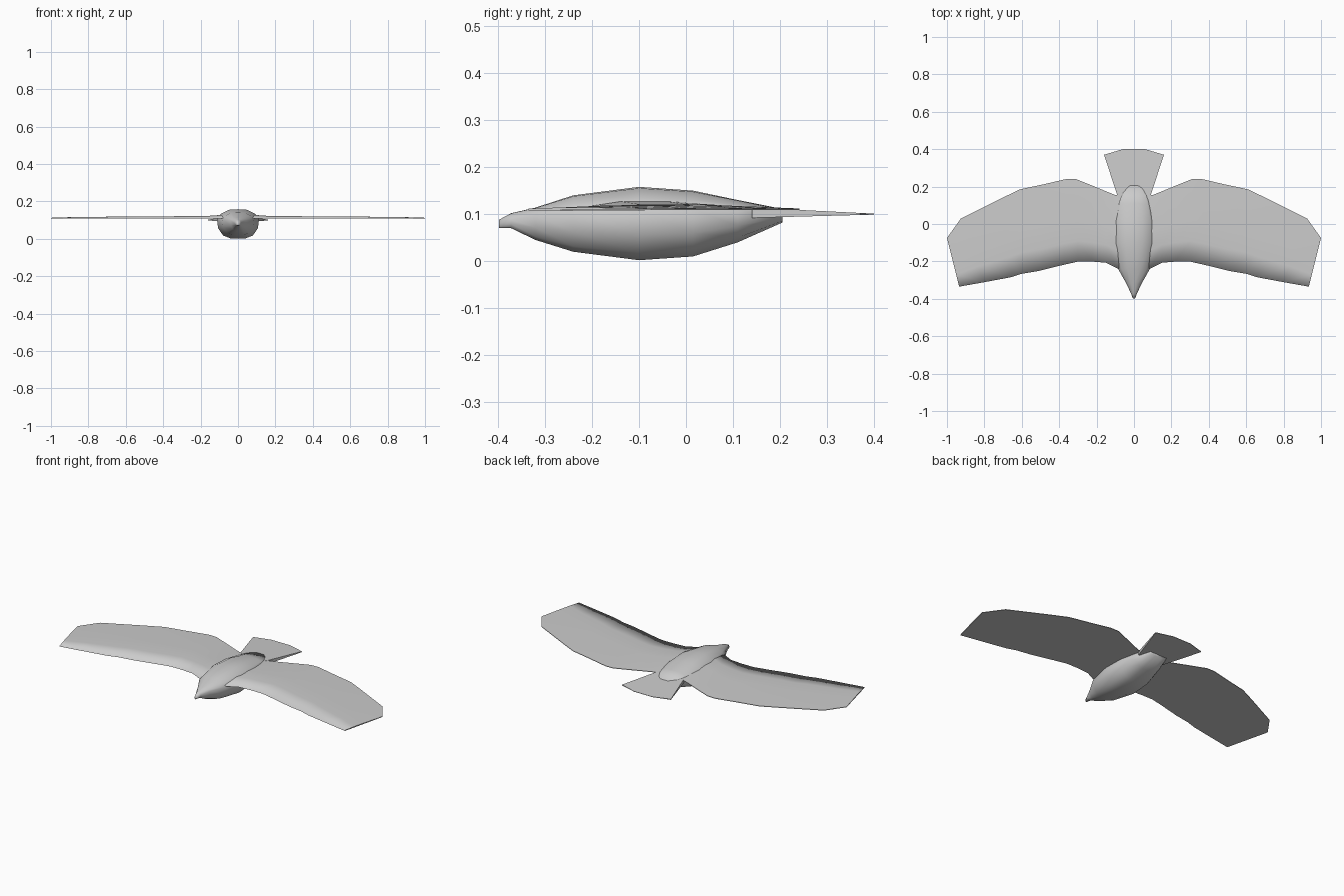
import bpy, bmesh, math

cube = bpy.data.objects.get("Cube")
if cube:
    bpy.data.objects.remove(cube, do_unlink=True)

GREY = (0.6, 0.6, 0.6, 1.0)
grey = bpy.data.materials.new("plumage_grey")
grey.use_nodes = True
grey.diffuse_color = GREY
grey.node_tree.nodes["Principled BSDF"].inputs["Base Color"].default_value = GREY


def finish(name, bm, smooth=True):
    """Turn a bmesh into a grey object with outward normals."""
    bmesh.ops.recalc_face_normals(bm, faces=bm.faces)
    for f in bm.faces:
        f.smooth = smooth
    me = bpy.data.meshes.new(name)
    bm.to_mesh(me)
    bm.free()
    me.materials.append(grey)
    ob = bpy.data.objects.new(name, me)
    bpy.context.collection.objects.link(ob)
    return ob


def loft(bm, rings):
    """Skin closed rings of equal length and cap both ends."""
    vs = [[bm.verts.new(p) for p in r] for r in rings]
    n = len(vs[0])
    for a, b in zip(vs, vs[1:]):
        for i in range(n):
            bm.faces.new((a[i], a[(i + 1) % n], b[(i + 1) % n], b[i]))
    bm.faces.new(vs[0])
    bm.faces.new(vs[-1])
    return vs


# Body: y, half width, top, bottom, height of the widest line
stations = [
    (-0.398, 0.006, 0.088, 0.070, 0.079),
    (-0.372, 0.016, 0.102, 0.070, 0.088),
    (-0.320, 0.040, 0.114, 0.045, 0.098),
    (-0.240, 0.085, 0.140, 0.020, 0.105),
    (-0.100, 0.113, 0.158, 0.002, 0.110),
    (0.015, 0.110, 0.150, 0.010, 0.110),
    (0.110, 0.090, 0.130, 0.040, 0.110),
    (0.205, 0.060, 0.111, 0.082, 0.105),
]
half = [(0, 1), (0.42, 0.94), (0.8, 0.5), (1, 0),
        (0.94, -0.5), (0.7, -0.86), (0.35, -1), (0, -1)]
section = half + [(-x, z) for x, z in half[-2:0:-1]]


def body_ring(y, w, top, bottom, mid):
    return [(x * w, y, mid + z * ((top - mid) if z > 0 else (mid - bottom)))
            for x, z in section]


bm = bmesh.new()
loft(bm, [body_ring(*s) for s in stations])
body = finish("body", bm)

# Wing: x and y of the leading edge, x and y of the trailing edge, crest height
ribs = [
    (0.03, -0.235, 0.03, 0.150, 0.128),
    (0.09, -0.237, 0.10, 0.155, 0.127),
    (0.15, -0.207, 0.15, 0.175, 0.123),
    (0.22, -0.201, 0.23, 0.208, 0.121),
    (0.30, -0.201, 0.31, 0.240, 0.121),
    (0.38, -0.219, 0.36, 0.241, 0.120),
    (0.51, -0.251, 0.48, 0.213, 0.119),
    (0.60, -0.266, 0.61, 0.185, 0.118),
    (0.66, -0.285, 0.71, 0.137, 0.118),
    (0.80, -0.311, 0.925, 0.030, 0.116),
    (0.935, -0.335, 1.00, -0.075, 0.114),
]


def wing_ring(lx, ly, tx, ty, crest):
    def at(t, z):
        return (lx + (tx - lx) * t, ly + (ty - ly) * t, z)
    return [at(0, 0.108), at(0, 0.112), at(0.25, crest), at(0.5, crest),
            at(1, 0.112), at(1, 0.109)]


bm = bmesh.new()
rows = loft(bm, [wing_ring(*r) for r in ribs])
# Keep the trailing edge, underside and tip crisp; the leading edge stays soft
for a, b in zip(rows, rows[1:]):
    for i in (0, 4, 5):
        bm.edges.get((a[i], b[i])).smooth = False
for ring in (rows[0], rows[-1]):
    for i in range(6):
        bm.edges.get((ring[i], ring[(i + 1) % 6])).smooth = False
wings = finish("wings", bm)
wings.modifiers.new("mirror", "MIRROR").use_axis[0] = True

# Tail: a fan that thins from the rump to its rear edge
fan = [(-0.085, 0.14), (0.085, 0.14), (0.16, 0.37), (0.06, 0.40),
       (-0.06, 0.40), (-0.16, 0.37)]
bm = bmesh.new()
upper, lower = [], []
for x, y in fan:
    t = (y - 0.14) / 0.26
    upper.append((x, y, 0.114 - 0.013 * t))
    lower.append((x, y, 0.092 + 0.007 * t))
loft(bm, [lower, upper])
finish("tail", bm, smooth=False)
